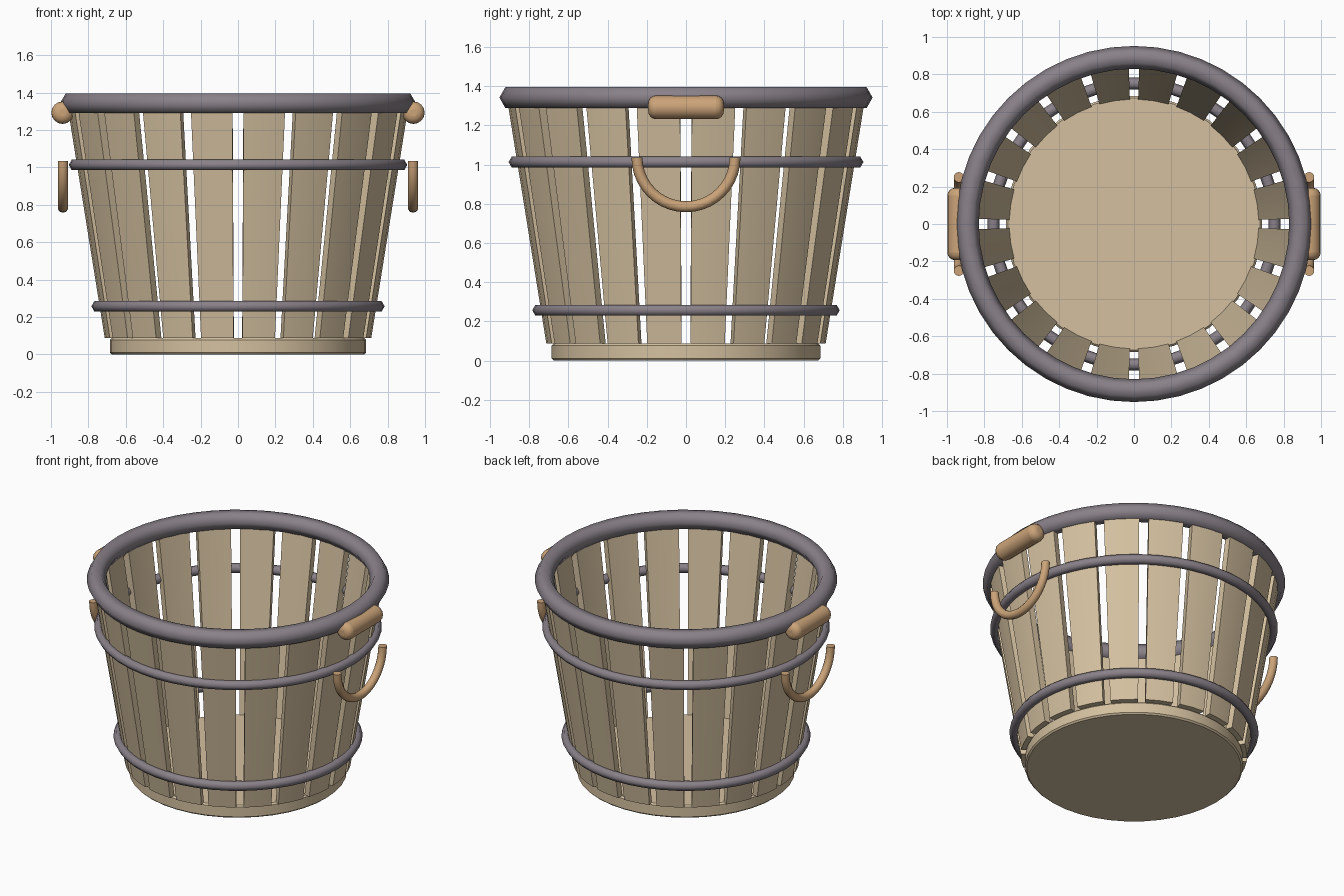
import bpy, bmesh, math
from mathutils import Vector

cube = bpy.data.objects.get("Cube")
if cube:
    bpy.data.objects.remove(cube, do_unlink=True)


def material(name, rgb):
    m = bpy.data.materials.new(name)
    m.use_nodes = True
    color = (*rgb, 1)
    m.diffuse_color = color
    m.node_tree.nodes["Principled BSDF"].inputs["Base Color"].default_value = color
    return m


pale_wood = material("pale_wood", (0.66, 0.53, 0.35))
handle_wood = material("handle_wood", (0.60, 0.37, 0.19))
metal = material("grey_metal", (0.25, 0.22, 0.25))


def finish(ob, name, mat, angle=40):
    ob.name = ob.data.name = name
    ob.data.materials.append(mat)
    bpy.ops.object.select_all(action='DESELECT')
    ob.select_set(True)
    bpy.context.view_layer.objects.active = ob
    bpy.ops.object.shade_smooth_by_angle(angle=math.radians(angle))
    return ob


def from_bmesh(bm, name, mat, angle=40):
    bmesh.ops.recalc_face_normals(bm, faces=bm.faces)
    me = bpy.data.meshes.new(name)
    bm.to_mesh(me)
    bm.free()
    ob = bpy.data.objects.new(name, me)
    bpy.context.collection.objects.link(ob)
    return finish(ob, name, mat, angle)


def hoop(name, radius, thickness, z):
    bpy.ops.mesh.primitive_torus_add(major_radius=radius, minor_radius=thickness,
                                     major_segments=48, minor_segments=6, location=(0, 0, z))
    finish(bpy.context.object, name, metal, 70)


def bevel(ob, width, segments):
    mod = ob.modifiers.new("rounded_edge", 'BEVEL')
    mod.width, mod.segments = width, segments
    mod.limit_method = 'ANGLE'
    mod.angle_limit = math.radians(50)


# Floor disc
bpy.ops.mesh.primitive_cylinder_add(vertices=40, radius=0.685, depth=0.088, location=(0, 0, 0.044))
bevel(finish(bpy.context.object, "base_disc", pale_wood), 0.01, 1)

# Flaring staves, each a slightly curved slat
STAVES, HALF, STEPS, WALL = 20, math.radians(7.1), 2, 0.046
bm = bmesh.new()
for i in range(STAVES):
    mid = math.tau * (i + 0.5) / STAVES
    rings = []
    for k in range(STEPS + 1):
        a = mid + HALF * (2 * k / STEPS - 1)
        out = Vector((math.cos(a), math.sin(a), 0))
        rings.append([bm.verts.new(out * r + Vector((0, 0, z))) for r, z in
                      ((0.713 - WALL, 0.088), (0.713, 0.088), (0.914, 1.34), (0.914 - WALL, 1.34))])
    for a, b in zip(rings, rings[1:]):
        for j in range(4):
            bm.faces.new((a[j], a[j - 1], b[j - 1], b[j]))
    bm.faces.new(rings[0])
    bm.faces.new(rings[-1])
from_bmesh(bm, "staves", pale_wood, 30)

# Rim and two hoops
hoop("rim", 0.891, 0.061, 1.342)
hoop("upper_hoop", 0.873, 0.032, 1.013)
hoop("lower_hoop", 0.752, 0.032, 0.257)

for side, label in ((1, "left"), (-1, "right")):
    # Rounded grip beside the rim
    bpy.ops.mesh.primitive_cylinder_add(vertices=16, radius=0.06, depth=0.386,
                                        location=(side * 0.938, 0, 1.292),
                                        rotation=(math.pi / 2, 0, 0))
    grip = finish(bpy.context.object, label + "_grip", handle_wood, 50)
    bevel(grip, 0.04, 4)

    # Hanging half-round bail
    bm = bmesh.new()
    arc, around, tube = 20, 10, 0.028
    sections = []
    for i in range(arc + 1):
        a = math.pi * (1 + i / arc)
        out = Vector((0, math.cos(a), math.sin(a)))
        centre = Vector((side * 0.936, 0, 1.035)) + out * 0.25
        sections.append([bm.verts.new(centre + out * tube * math.cos(t) + Vector((tube * math.sin(t), 0, 0)))
                         for t in (math.tau * j / around for j in range(around))])
    for a, b in zip(sections, sections[1:]):
        for j in range(around):
            bm.faces.new((a[j], a[j - 1], b[j - 1], b[j]))
    bm.faces.new(sections[0])
    bm.faces.new(sections[-1])
    from_bmesh(bm, label + "_bail", handle_wood)
